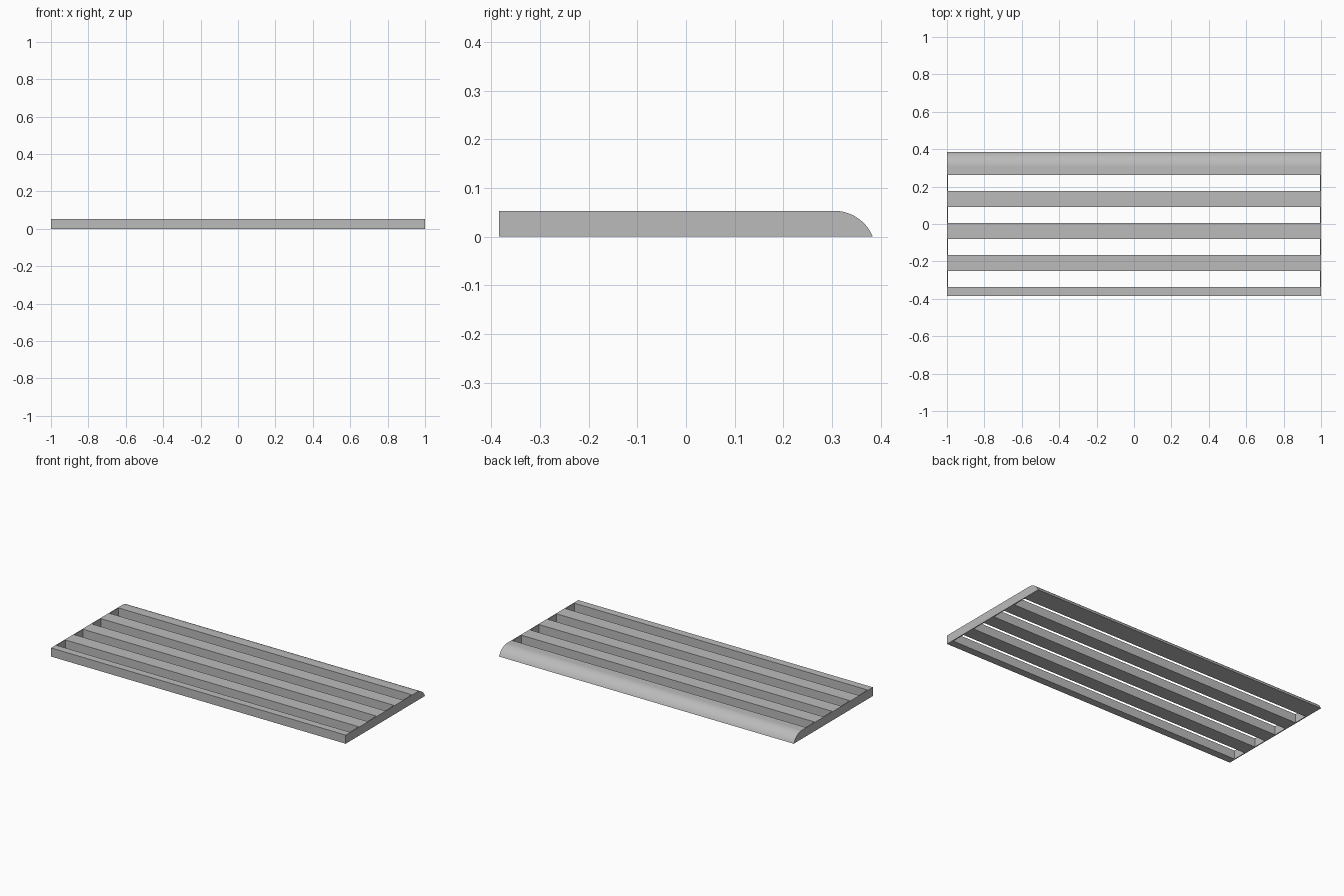
import bpy, bmesh, math

cube = bpy.data.objects.get("Cube")
if cube:
    bpy.data.objects.remove(cube, do_unlink=True)

HALF_LENGTH, HALF_WIDTH, HEIGHT = 1.0, 0.384, 0.053
END_WALL = 0.006
SLOT_WIDTH, SLOT_PITCH, FIRST_SLOT = 0.086, 0.1713, -0.295
NOSE_START = 0.305

grey = bpy.data.materials.new("plain grey")
grey.use_nodes = True
colour = (0.5, 0.5, 0.5, 1)
grey.diffuse_color = colour
grey.node_tree.nodes["Principled BSDF"].inputs["Base Color"].default_value = colour


def extrude_profile(name, profile, half_length):
    """Solid made by sweeping a (y, z) profile along x."""
    bm = bmesh.new()
    face = bm.faces.new([bm.verts.new((-half_length, y, z)) for y, z in profile])
    swept = bmesh.ops.extrude_face_region(bm, geom=[face])["geom"]
    moved = [v for v in swept if isinstance(v, bmesh.types.BMVert)]
    bmesh.ops.translate(bm, verts=moved, vec=(2 * half_length, 0, 0))
    bmesh.ops.recalc_face_normals(bm, faces=bm.faces)
    mesh = bpy.data.meshes.new(name)
    bm.to_mesh(mesh)
    bm.free()
    mesh.materials.append(grey)
    obj = bpy.data.objects.new(name, mesh)
    bpy.context.collection.objects.link(obj)
    return obj


# Tread body: flat top, square front and an arc-shaped nose at the back
run = HALF_WIDTH - NOSE_START
sweep = 2 * math.atan2(HEIGHT, run)
radius = run / math.sin(sweep)
steps = 16
nose = [(NOSE_START + radius * math.sin(sweep * i / steps),
         HEIGHT - radius * (1 - math.cos(sweep * i / steps)))
        for i in range(steps)]
outline = [(-HALF_WIDTH, 0), (-HALF_WIDTH, HEIGHT)] + nose + [(HALF_WIDTH, 0)]
tread = extrude_profile("slatted_tread", outline, HALF_LENGTH)

# Four through slots leave the slats and the thin end walls
cutters = []
for i in range(4):
    y = FIRST_SLOT + i * SLOT_PITCH
    lo, hi = y - SLOT_WIDTH / 2, y + SLOT_WIDTH / 2
    box = [(lo, -HEIGHT), (lo, 2 * HEIGHT), (hi, 2 * HEIGHT), (hi, -HEIGHT)]
    cutter = extrude_profile("slot_cutter", box, HALF_LENGTH - END_WALL)
    cutter.hide_render = True
    cutters.append(cutter)
    cut = tread.modifiers.new("slot", "BOOLEAN")
    cut.operation = "DIFFERENCE"
    cut.solver = "EXACT"
    cut.object = cutter

bpy.ops.object.select_all(action="DESELECT")
tread.select_set(True)
bpy.context.view_layer.objects.active = tread
for name in [m.name for m in tread.modifiers]:
    bpy.ops.object.modifier_apply(modifier=name)
for cutter in cutters:
    bpy.data.objects.remove(cutter, do_unlink=True)

# Smooth nose, crisp edges elsewhere
bpy.ops.object.shade_smooth_by_angle(angle=math.radians(30))
